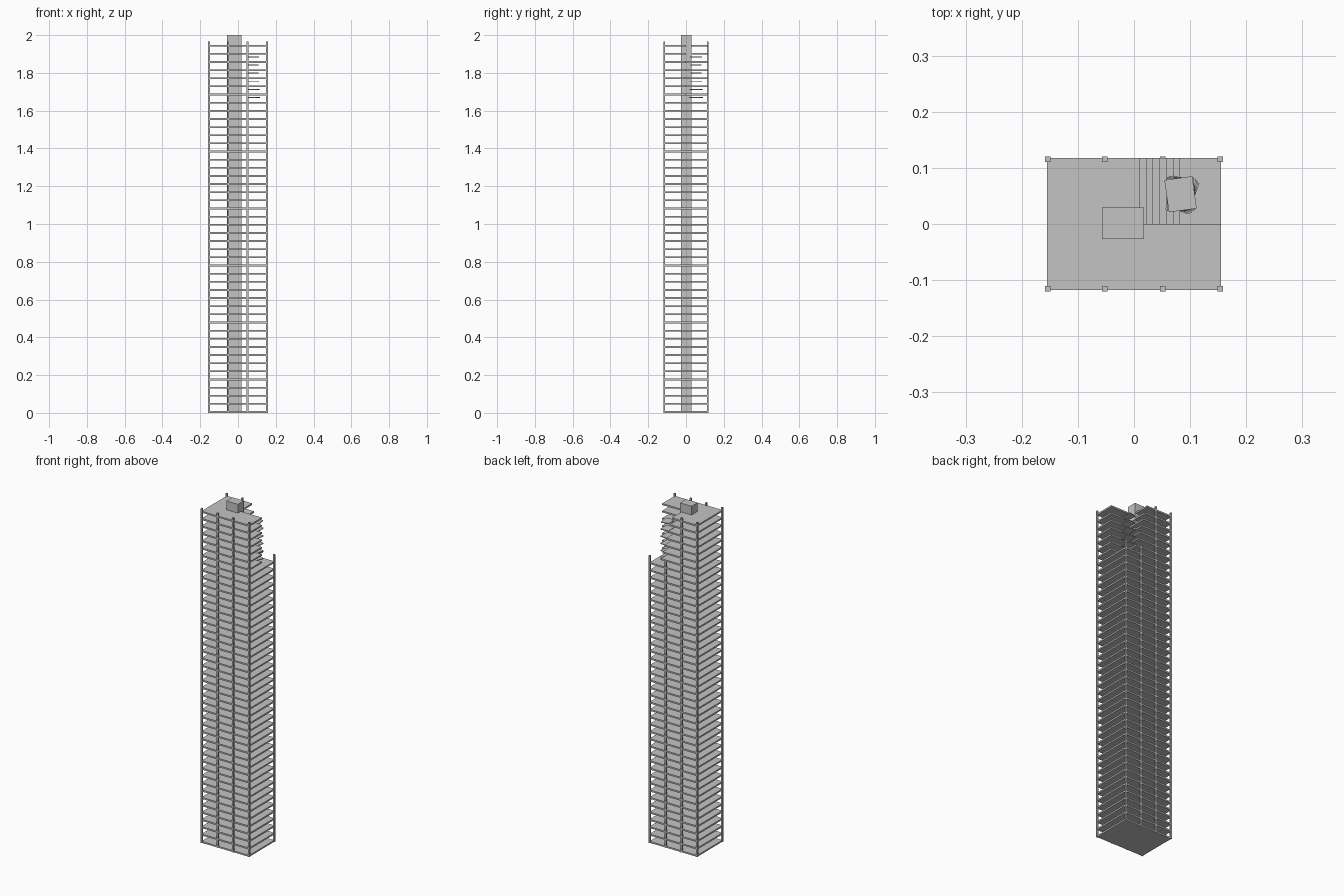
import bpy, bmesh
from math import radians

cube = bpy.data.objects.get("Cube")
if cube:
    bpy.data.objects.remove(cube, do_unlink=True)

concrete = bpy.data.materials.new("concrete_grey")
concrete.use_nodes = True
grey = (0.55, 0.55, 0.55, 1)
concrete.diffuse_color = grey
concrete.node_tree.nodes["Principled BSDF"].inputs["Base Color"].default_value = grey

FLOORS, STEP, THICK = 46, 0.0431, 0.009
FULL_FLOORS = 39                  # floors below the stepped corner
HX, HY = 0.155, 0.1175            # slab half sizes


def prism(name, outline, z, height):
    """Extrude a flat outline upward from z."""
    bm = bmesh.new()
    face = bm.faces.new([bm.verts.new((x, y, z)) for x, y in outline])
    new = bmesh.ops.extrude_face_region(bm, geom=[face])["geom"]
    verts = [v for v in new if isinstance(v, bmesh.types.BMVert)]
    bmesh.ops.translate(bm, vec=(0, 0, height), verts=verts)
    bmesh.ops.recalc_face_normals(bm, faces=bm.faces)
    mesh = bpy.data.meshes.new(name)
    bm.to_mesh(mesh)
    bm.free()
    mesh.materials.append(concrete)
    obj = bpy.data.objects.new(name, mesh)
    bpy.context.collection.objects.link(obj)
    return obj


def rect(x0, x1, y0, y1):
    return [(x0, y0), (x1, y0), (x1, y1), (x0, y1)]


# Floor slabs: full below, L-shaped with a receding back corner above
for i in range(FLOORS):
    if i < FULL_FLOORS:
        outline = rect(-HX, HX, -HY, HY)
    else:
        edge = 0.01 + 0.012 * (FLOORS - 1 - i)
        outline = [(-HX, -HY), (HX, -HY), (HX, 0), (edge, 0), (edge, HY), (-HX, HY)]
    prism("floor_slab", outline, i * STEP, THICK)

# Perimeter columns, the two at the stepped corner cut short
R = 0.0047
for x in (-0.1535, -0.052, 0.051, 0.1535):
    for y in (-0.1155, 0.1155):
        top = 1.688 if x > 0 and y > 0 else 1.965
        prism("column", rect(x - R, x + R, y - R, y + R), 0, top)

# Central core
prism("core", rect(-0.057, 0.018, -0.027, 0.029), 0, 2)

# Twisting stack of thin plates in the open corner
for k in range(6):
    plate = prism("twisted_plate", rect(-0.025, 0.025, -0.029, 0.029), 0, 0.005)
    plate.location = (0.083, 0.053, 1.667 + k * STEP)
    plate.rotation_euler.z = radians(-20 + 5.6 * k)
